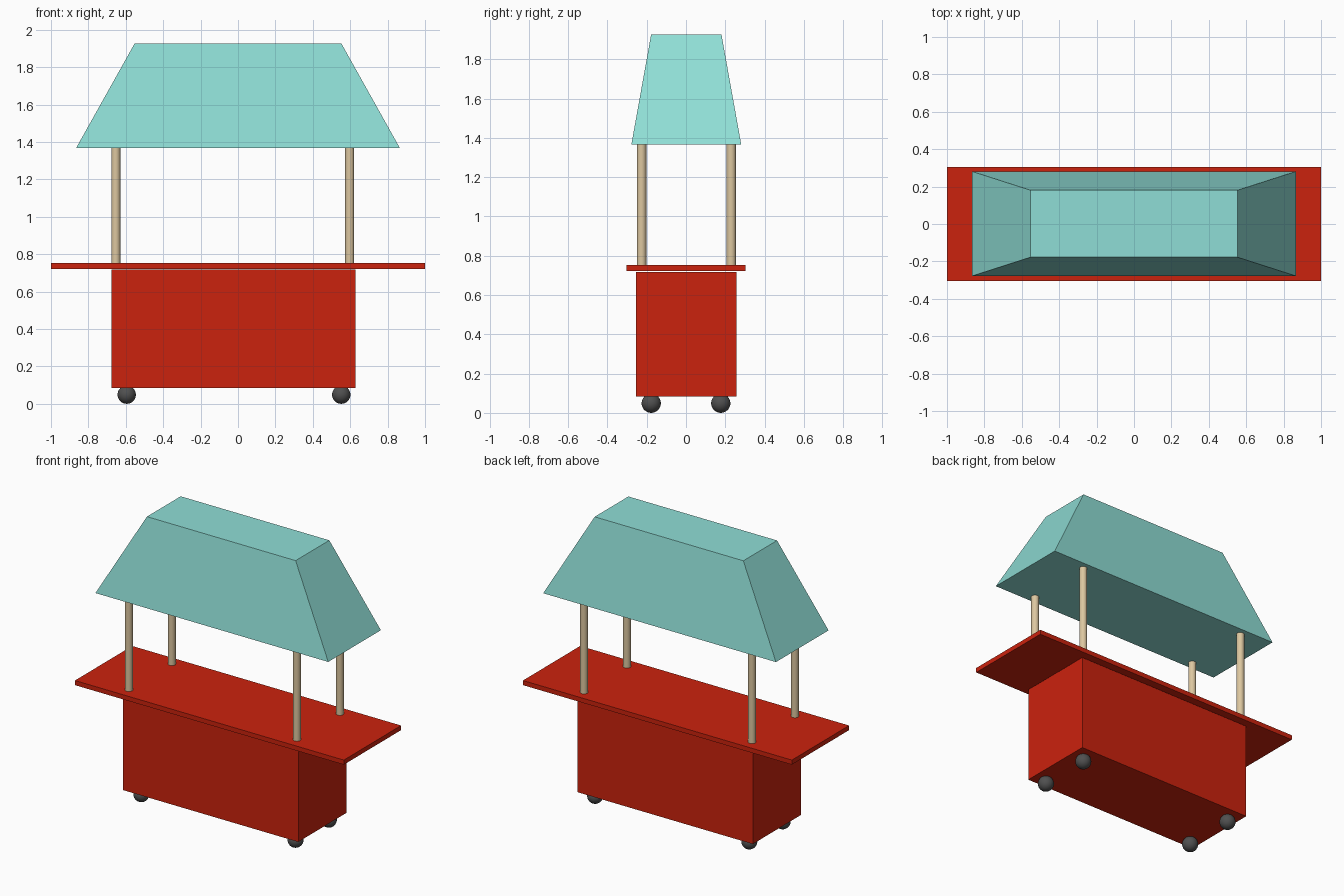
import bpy, bmesh, math

if "Cube" in bpy.data.objects:
    bpy.data.objects.remove(bpy.data.objects["Cube"])


def material(name, rgb):
    m = bpy.data.materials.new(name)
    m.diffuse_color = (*rgb, 1)
    m.use_nodes = True
    m.node_tree.nodes["Principled BSDF"].inputs["Base Color"].default_value = m.diffuse_color
    return m


RED = material("red paint", (0.60, 0.016, 0.004))
TEAL = material("teal canvas", (0.275, 0.73, 0.67))
WOOD = material("pale wood", (0.72, 0.57, 0.35))
RUBBER = material("dark rubber", (0.08, 0.08, 0.08))


def box(name, x, y, z, mat, top_scale=(1, 1)):
    """Box between (min, max) ranges; the top face can be scaled to taper it."""
    bm = bmesh.new()
    bmesh.ops.create_cube(bm, size=1)
    for v in bm.verts:
        sx, sy = top_scale if v.co.z > 0 else (1, 1)
        v.co.x = (x[0] + x[1]) / 2 + v.co.x * (x[1] - x[0]) * sx
        v.co.y = (y[0] + y[1]) / 2 + v.co.y * (y[1] - y[0]) * sy
        v.co.z = z[1] if v.co.z > 0 else z[0]
    me = bpy.data.meshes.new(name)
    bm.to_mesh(me)
    bm.free()
    ob = bpy.data.objects.new(name, me)
    bpy.context.collection.objects.link(ob)
    me.materials.append(mat)
    return ob


def finish(name, mat):
    ob = bpy.context.object
    ob.name = name
    ob.data.materials.append(mat)
    bpy.ops.object.shade_smooth_by_angle(angle=math.radians(40))


# Cart body and counter top
box("cart_body", (-0.677, 0.627), (-0.255, 0.257), (0.084, 0.717), RED)
box("counter_top", (-1, 1), (-0.304, 0.304), (0.722, 0.753), RED)

# Tapered canopy
box("canopy", (-0.866, 0.866), (-0.278, 0.281), (1.367, 1.926), TEAL,
    (0.553 / 0.866, 0.179 / 0.2795))

# Posts and ball wheels at the four corners
for side, px, wx in (("left", -0.653, -0.595), ("right", 0.597, 0.552)):
    for end, py, wy in (("front", -0.226, -0.177), ("back", 0.230, 0.177)):
        bpy.ops.mesh.primitive_cylinder_add(
            vertices=32, radius=0.024, depth=0.617, location=(px, py, 1.0595))
        finish(f"{end}_{side}_post", WOOD)
        bpy.ops.mesh.primitive_uv_sphere_add(
            segments=32, ring_count=16, radius=0.049, location=(wx, wy, 0.049))
        finish(f"{end}_{side}_wheel", RUBBER)
